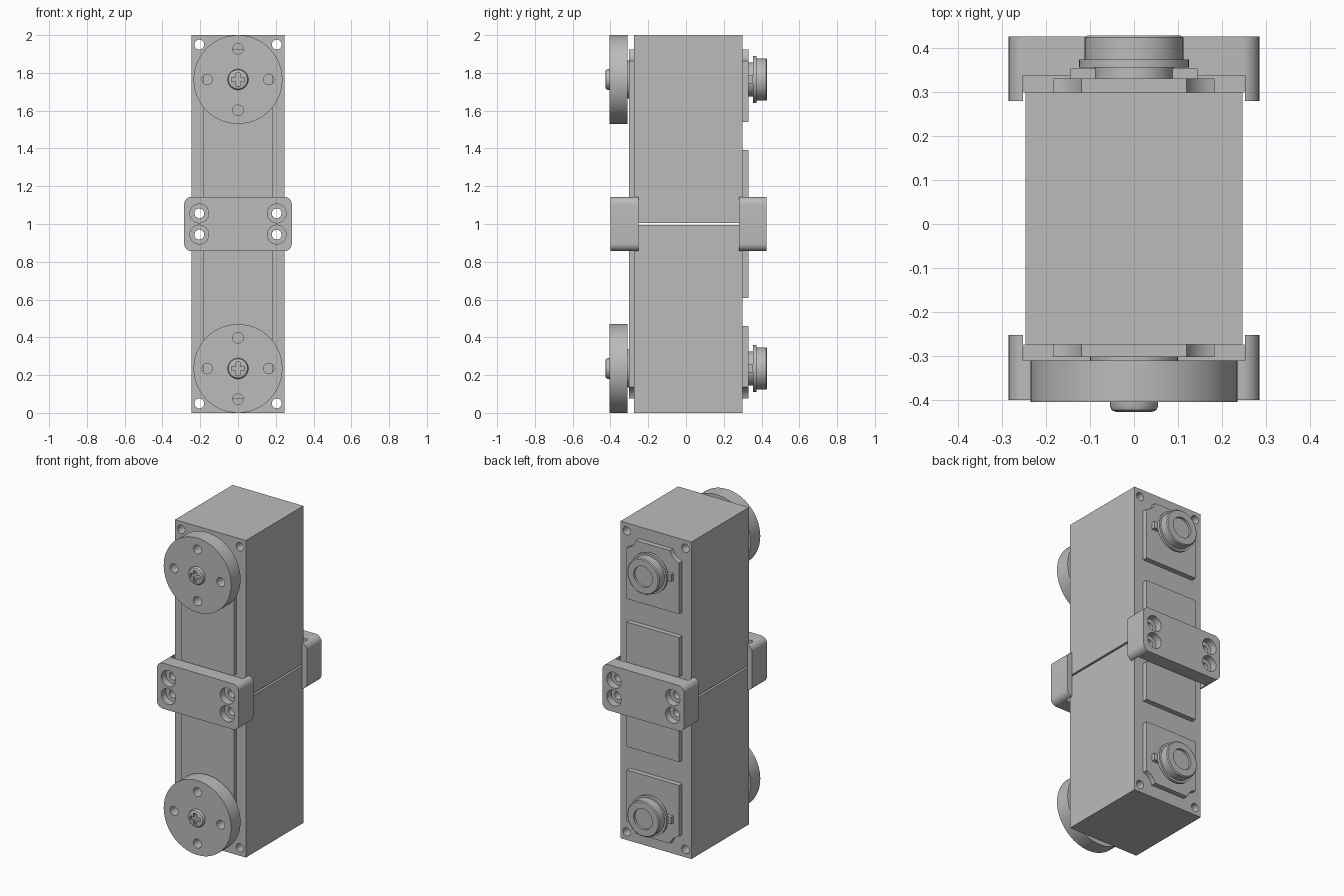
import bpy, bmesh, math
from mathutils import Matrix, Vector

if "Cube" in bpy.data.objects:
    bpy.data.objects.remove(bpy.data.objects["Cube"])

grey = bpy.data.materials.new("plain_grey")
grey.diffuse_color = (0.5, 0.5, 0.5, 1)
grey.use_nodes = True
grey.node_tree.nodes["Principled BSDF"].inputs["Base Color"].default_value = grey.diffuse_color

HOLE_X, HOLE_Z = 0.205, 0.05     # corner screw holes, measured from the body ends
BODY_TOP = 0.994
AXIS_Z = 0.235                   # horn and rear cap axis


def finish(name, bm):
    bmesh.ops.recalc_face_normals(bm, faces=bm.faces)
    me = bpy.data.meshes.new(name)
    bm.to_mesh(me)
    bm.free()
    me.materials.append(grey)
    ob = bpy.data.objects.new(name, me)
    bpy.context.collection.objects.link(ob)
    return ob


def prism(name, outline, y0, y1):
    """Extrude an x-z outline along y."""
    bm = bmesh.new()
    face = bm.faces.new([bm.verts.new((x, y0, z)) for x, z in outline])
    new = bmesh.ops.extrude_face_region(bm, geom=[face])["geom"]
    bmesh.ops.translate(bm, vec=(0, y1 - y0, 0),
                        verts=[v for v in new if isinstance(v, bmesh.types.BMVert)])
    return finish(name, bm)


def box(name, x, y0, y1, z0, z1, cx=0):
    return prism(name, [(cx - x, z0), (cx + x, z0), (cx + x, z1), (cx - x, z1)], y0, y1)


def lathe(name, profile, x, z, n=48):
    """Spin (radius, y) points round a y axis; the ends are capped."""
    bm = bmesh.new()
    rings = []
    for r, y in profile:
        rings.append([bm.verts.new((x + r * math.cos(2 * math.pi * i / n), y,
                                    z + r * math.sin(2 * math.pi * i / n))) for i in range(n)])
    for a, b in zip(rings, rings[1:]):
        for i in range(n):
            j = (i + 1) % n
            bm.faces.new((a[i], a[j], b[j], b[i]))
    bm.faces.new(rings[0])
    bm.faces.new(rings[-1])
    return finish(name, bm)


def cut(ob, *cutters):
    for c in cutters:
        mod = ob.modifiers.new("cut", "BOOLEAN")
        mod.operation, mod.solver, mod.object = "DIFFERENCE", "EXACT", c
        bpy.context.view_layer.objects.active = ob
        bpy.ops.object.modifier_apply(modifier=mod.name)
        bpy.data.objects.remove(c)
    return ob


def arc(cx, cz, r, a0, a1, n=8):
    return [(cx + r * math.cos(math.radians(a0 + (a1 - a0) * i / n)),
             cz + r * math.sin(math.radians(a0 + (a1 - a0) * i / n))) for i in range(n + 1)]


def panel(name, y0, y1, z0, z1, low_notch, high_notch):
    """Raised plate whose corners are scooped out round the screw holes."""
    w, r = 0.183, 0.09
    a = math.degrees(math.acos((HOLE_X - w) / r))
    b = math.degrees(math.asin(0.026 / r))
    right = []
    if low_notch:
        right += arc(HOLE_X, HOLE_Z, r, 180 - b, 180 - a)
    else:
        right.append((w, z0))
    if high_notch:
        right += arc(HOLE_X, BODY_TOP - HOLE_Z, r, 180 + a, 180 + b)
    else:
        right.append((w, z1))
    return prism(name, right + [(-x, z) for x, z in reversed(right)], y0, y1)


# --- lower drive unit ---
unit = []
body = box("lower_body", 0.247, -0.274, 0.299, 0, BODY_TOP)
cut(body, *[lathe("cutter", [(0.026, -0.5), (0.026, 0.5)], sx * HOLE_X, z, 24)
            for sx in (-1, 1) for z in (HOLE_Z, BODY_TOP - HOLE_Z)])
unit.append(body)
unit.append(panel("lower_front_panel", -0.302, -0.27, 0, 0, True, True))
unit.append(panel("lower_back_end_panel", 0.295, 0.331, 0, 0.46, True, False))
unit.append(panel("lower_back_mid_panel", 0.295, 0.331, 0.607, 0, False, True))

# front horn, its boss and its cross-head screw
unit.append(lathe("lower_horn_boss", [(0.1, -0.315), (0.1, -0.3)], 0, AXIS_Z))
horn = lathe("lower_horn", [(0.235, -0.405), (0.235, -0.31)], 0, AXIS_Z, 64)
cut(horn, *[lathe("cutter", [(0.028, -0.5), (0.028, -0.2)], 0.163 * dx, AXIS_Z + 0.163 * dz, 24)
            for dx, dz in ((1, 0), (-1, 0), (0, 1), (0, -1))])
unit.append(horn)
screw = lathe("lower_horn_screw", [(0.042, -0.427), (0.051, -0.423), (0.055, -0.414),
                                   (0.055, -0.4)], 0, AXIS_Z, 32)
cut(screw, box("cutter", 0.035, -0.5, -0.412, AXIS_Z - 0.011, AXIS_Z + 0.011),
    box("cutter", 0.011, -0.5, -0.412, AXIS_Z - 0.035, AXIS_Z + 0.035))
unit.append(screw)

# rear idler cap with flange, neck and side tabs
unit.append(lathe("lower_rear_cap", [(0.09, 0.325), (0.09, 0.356), (0.125, 0.356), (0.125, 0.374),
                                     (0.112, 0.374), (0.112, 0.424), (0.106, 0.429),
                                     (0.065, 0.429), (0.065, 0.414)], 0, AXIS_Z))
unit.append(box("lower_rear_tabs", 0.144, 0.328, 0.354, AXIS_Z - 0.022, AXIS_Z + 0.022))

# --- upper unit is the lower one mirrored about z = 1 ---
for ob in list(unit):
    twin = ob.copy()
    twin.data = ob.data.copy()
    twin.name = ob.name.replace("lower", "upper")
    twin.data.transform(Matrix.Translation((0, 0, 2)) @ Matrix.Scale(-1, 4, Vector((0, 0, 1))))
    twin.data.flip_normals()
    bpy.context.collection.objects.link(twin)

# --- clamp brackets and spacers joining the two units ---
def bracket(side, s, outer, inner, tip, face):
    w, h, r = 0.285, 0.144, 0.04
    outline = (arc(w - r, 1 + h - r, r, 0, 90) + arc(r - w, 1 + h - r, r, 90, 180)
               + arc(r - w, 1 - h + r, r, 180, 270) + arc(w - r, 1 - h + r, r, 270, 360))
    clamp = prism(side + "_bracket", outline, s * outer, s * tip)
    cut(clamp, box("cutter", 0.252, s * inner, 0, 0.5, 1.5))
    spacer = box(side + "_spacer", 0.251, s * inner, s * face, 0.9, 1.1)
    for sx in (-1, 1):
        for dz in (-0.056, 0.056):
            cut(clamp, lathe("cutter", [(0.05, s * 0.5), (0.05, s * (outer - 0.045)),
                                        (0.026, s * (outer - 0.045)), (0.026, s * 0.2)],
                             sx * HOLE_X, 1 + dz, 32))
            cut(spacer, lathe("cutter", [(0.026, s * 0.5), (0.026, s * 0.2)],
                              sx * HOLE_X, 1 + dz, 24))


bracket("front", -1, 0.4, 0.31, 0.252, 0.274)
bracket("back", 1, 0.426, 0.338, 0.28, 0.299)

# smooth round surfaces, keep machined edges sharp
bpy.ops.object.select_all(action="SELECT")
bpy.context.view_layer.objects.active = body
bpy.ops.object.shade_smooth_by_angle(angle=math.radians(30))
